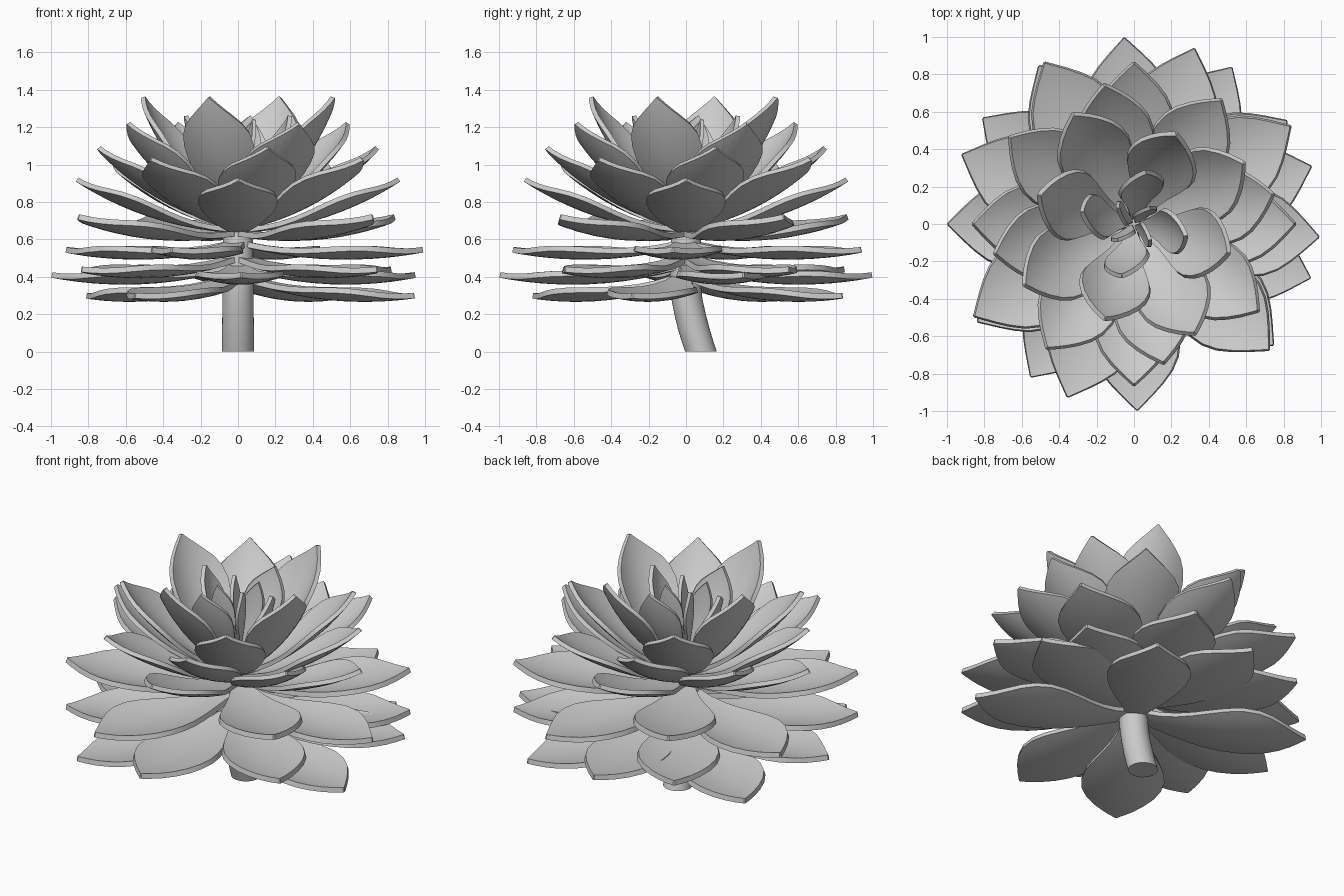
import bpy, bmesh
from math import cos, sin, pi, radians
from mathutils import Vector

if "Cube" in bpy.data.objects:
    bpy.data.objects.remove(bpy.data.objects["Cube"])


def finish(name, bm, thickness=0.0):
    bmesh.ops.recalc_face_normals(bm, faces=bm.faces)
    me = bpy.data.meshes.new(name)
    bm.to_mesh(me)
    bm.free()
    ob = bpy.data.objects.new(name, me)
    bpy.context.collection.objects.link(ob)
    bpy.ops.object.select_all(action='DESELECT')
    ob.select_set(True)
    bpy.context.view_layer.objects.active = ob
    if thickness:
        m = ob.modifiers.new("thickness", 'SOLIDIFY')
        m.thickness = thickness
        m.offset = 0
        bpy.ops.object.modifier_apply(modifier=m.name)
    bpy.ops.object.shade_smooth_by_angle(angle=radians(40))
    return ob


# leaf outline: (position along the leaf, share of full half width)
OUTLINE = [(0, .24), (.1, .33), (.2, .47), (.3, .64), (.4, .81), (.5, .94), (.6, 1), (.7, .95),
           (.78, .81), (.85, .6), (.91, .38), (.96, .18), (1, .02)]
ACROSS = 10


def add_leaf(bm, angle, base, tip, width, sag, cup, roll):
    a = radians(angle)
    out, side, up = Vector((cos(a), sin(a), 0)), Vector((-sin(a), cos(a), 0)), Vector((0, 0, 1))
    b = out * base[0] + up * base[1]
    axis = out * tip[0] + up * tip[1] - b
    normal = axis.normalized().cross(side)
    if normal.z < 0:
        normal.negate()
    c, s = cos(radians(roll)), sin(radians(roll))
    side, normal = side * c + normal * s, normal * c - side * s
    rows = []
    for t, w in OUTLINE:
        row = []
        for i in range(ACROSS + 1):
            u = 2 * i / ACROSS - 1
            lift = cup * w * w * u * u - sag * 4 * t * (1 - t)
            row.append(bm.verts.new(b + axis * t + normal * lift + side * (u * w * width / 2)))
        rows.append(row)
    for r0, r1 in zip(rows, rows[1:]):
        for i in range(ACROSS):
            bm.faces.new((r0[i], r0[i + 1], r1[i + 1], r1[i]))


EVEN = (0, 90, 180, 270)
SHIFTED = (0, 75, 162, 253)   # lower whorls have one leaf out of step
# name, start angle, spacing, base (r, z), tip (r, z), width, sag, cup, thickness, roll
WHORLS = [
    ("leaves_bottom", -17, SHIFTED, (.05, .39), (.985, .30), .47, .055, .045, .03, 0),
    ("leaves_low_a", 18, SHIFTED, (.05, .45), (.995, .41), .47, .055, .045, .03, 0),
    ("leaves_low_b", -41, SHIFTED, (.05, .49), (.985, .44), .47, .055, .045, .03, 0),
    ("leaves_low_c", -4, SHIFTED, (.05, .57), (.99, .545), .47, .05, .045, .03, 0),
    ("leaves_mid_a", -43, SHIFTED, (.05, .63), (.985, .72), .47, .06, .045, .03, 0),
    ("leaves_mid_b", 0, EVEN, (.05, .65), (.86, .92), .42, .055, .055, .026, 0),
    ("leaves_mid_c", 55, EVEN, (.05, .67), (.81, 1.03), .42, .055, .06, .025, 0),
    ("leaves_upper_a", 12, EVEN, (.05, .68), (.76, 1.09), .41, .06, .06, .025, 0),
    ("leaves_upper_b", 29, EVEN, (.05, .70), (.67, 1.22), .40, .06, .06, .025, 0),
    ("leaves_upper_c", -17, (0, 82, 180, 270), (.05, .72), (.53, 1.36), .38, .06, .06, .025, 0),
    ("leaves_heart", -13, EVEN, (.04, .78), (.285, 1.26), .24, .035, .03, .024, 25),
    ("leaves_bud", 45, EVEN, (.025, .85), (.12, 1.24), .13, .01, .01, .02, 60),
]
for name, start, spacing, base, tip, width, sag, cup, thick, roll in WHORLS:
    bm = bmesh.new()
    for s in spacing:
        add_leaf(bm, start + s, base, tip, width, sag, cup, roll)
    finish(name, bm, thick)

# curved stem: (height, y offset, radius)
PATH = [(0, .08, .085), (.06, .06, .085), (.12, .042, .085), (.2, .022, .084), (.28, .005, .083),
        (.36, -.004, .083), (.5, 0, .082), (.65, 0, .08), (.78, 0, .05)]
N = 32
bm = bmesh.new()
rings = [[bm.verts.new((r * cos(2 * pi * i / N), y + r * sin(2 * pi * i / N), z)) for i in range(N)]
         for z, y, r in PATH]
for r0, r1 in zip(rings, rings[1:]):
    for i in range(N):
        j = (i + 1) % N
        bm.faces.new((r0[i], r0[j], r1[j], r1[i]))
bm.faces.new(rings[0][::-1])
bm.faces.new(rings[-1])
finish("stem", bm)
